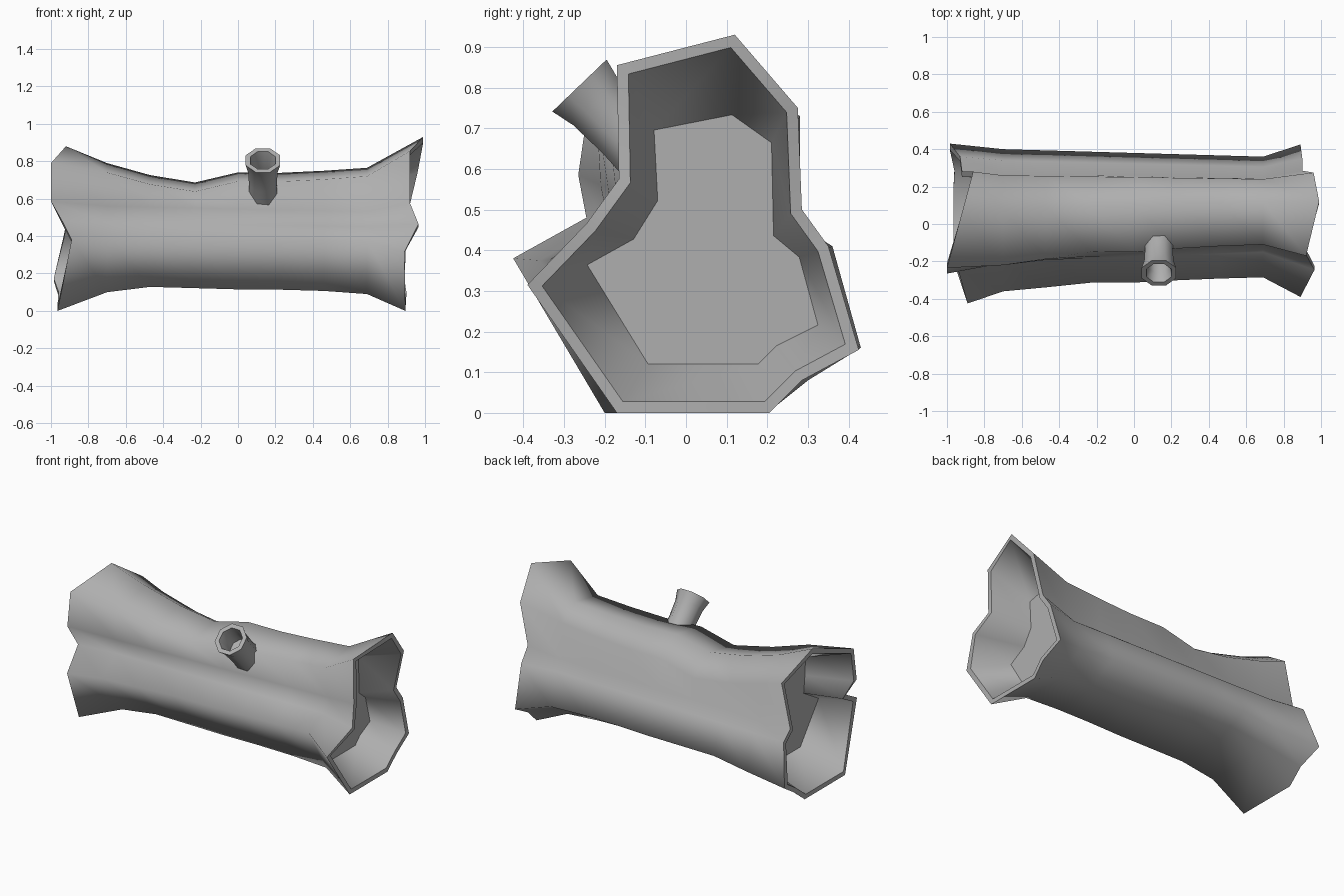
import bpy, bmesh, math
from mathutils import Vector

if "Cube" in bpy.data.objects:
    bpy.data.objects.remove(bpy.data.objects["Cube"])

grey = bpy.data.materials.new("bark_grey")
grey.diffuse_color = (.43, .43, .43, 1)
grey.use_nodes = True
grey.node_tree.nodes["Principled BSDF"].inputs["Base Color"].default_value = grey.diffuse_color


def inset(ring, d):
    """Offset a clockwise (y, z) ring inwards in its own plane."""
    out, n = [], len(ring)
    for i, p in enumerate(ring):
        e1 = (p - ring[i - 1]); e1.x = 0; e1.normalize()
        e2 = (ring[(i + 1) % n] - p); e2.x = 0; e2.normalize()
        n1, n2 = Vector((0, e1.z, -e1.y)), Vector((0, e2.z, -e2.y))
        m = n1 + n2
        out.append(p + m * (d * 2 / max(m.length_squared, 1.2)))
    return out


def loft(name, rings, sharp):
    """Skin a list of rings smoothly, close both ends, crease the sharp rings."""
    bm = bmesh.new()
    vs = [[bm.verts.new(p) for p in r] for r in rings]
    n = len(rings[0])
    for a, b in zip(vs, vs[1:]):
        for i in range(n):
            j = (i + 1) % n
            bm.faces.new((a[i], a[j], b[j], b[i]))
    bm.faces.new(vs[0])
    bm.faces.new(vs[-1])
    bmesh.ops.recalc_face_normals(bm, faces=bm.faces)
    for f in bm.faces:
        f.smooth = True
    for s in sharp:
        for i in range(n):
            bm.edges.get((vs[s][i], vs[s][(i + 1) % n])).smooth = False
    me = bpy.data.meshes.new(name)
    bm.to_mesh(me)
    bm.free()
    me.materials.append(grey)
    ob = bpy.data.objects.new(name, me)
    bpy.context.collection.objects.link(ob)
    return ob


# cross-sections as (y, z), ragged rims as (x, y, z)
right_rim = [Vector(p) for p in (
    (.92, -.17, .855), (.99, .12, .93), (.96, .275, .75), (.90, .285, .50),
    (.90, .35, .41), (.89, .425, .155), (.90, .285, .08), (.895, .205, 0),
    (.895, -.17, 0), (.89, -.39, .315), (.965, -.245, .465), (.92, -.165, .575))]
right_body = [Vector((.69, y, z)) for y, z in (
    (-.11, .72), (.12, .765), (.24, .68), (.245, .45), (.305, .40), (.36, .20),
    (.24, .14), (.19, .09), (-.11, .09), (-.285, .375), (-.15, .45), (-.10, .53))]
left_body = [Vector((-.70, y, z)) for y, z in (
    (-.22, .74), (.08, .79), (.26, .68), (.27, .45), (.34, .40), (.40, .18),
    (.28, .14), (.20, .10), (-.15, .10), (-.36, .375), (-.20, .47), (-.21, .56))]
left_rim = [Vector(p) for p in (
    (-1.0, -.235, .79), (-.92, .06, .88), (-.86, .28, .73), (-.92, .28, .46),
    (-.93, .36, .41), (-.985, .43, .16), (-.96, .30, .08), (-.965, .20, 0),
    (-.965, -.20, 0), (-.89, -.425, .38), (-.94, -.245, .48), (-1.0, -.265, .585))]

# hollow log: recess, rim, body, rim, recess
middle = []
for x, top, low, dy in ((.46, -.02, .015, .01), (.23, -.035, .02, .015),
                        (0, -.037, .02, .015), (-.23, -.095, .025, .035),
                        (-.47, -.06, .03, .015)):
    t = (.69 - x) / 1.39
    ring = [a.lerp(b, t) for a, b in zip(right_body, left_body)]
    for p in ring:
        p.z += top if p.z > .6 else low if p.z < .2 else 0
    ring[0].y += dy
    ring[9].y += dy * .6
    middle.append(ring)
loft("hollow_log",
     [inset(right_body, .03), inset(right_rim, .028), right_rim, right_body]
     + middle + [left_body, left_rim, inset(left_rim, .028), inset(left_body, .03)],
     (0, 1, 2, 9, 10, 11, 12)[:3] + (10, 11, 12))

# hollow branch stub leaning forwards and up
axis = Vector((0, -.69, .72)).normalized()
side = Vector((1, 0, 0))
up = axis.cross(side)
tip = Vector((.133, -.262, .805))


def octagon(r, back):
    k = [math.pi / 8 + i * math.pi / 4 for i in range(8)]
    return [tip - axis * back + (side * math.cos(a) + up * math.sin(a)) * r for a in k]


loft("branch_stub", [octagon(.085, .29), octagon(.08, .16), octagon(.085, .06),
                     octagon(.10, 0), octagon(.073, 0), octagon(.06, .06),
                     octagon(.06, .13)], (0, 3, 4, 6))
